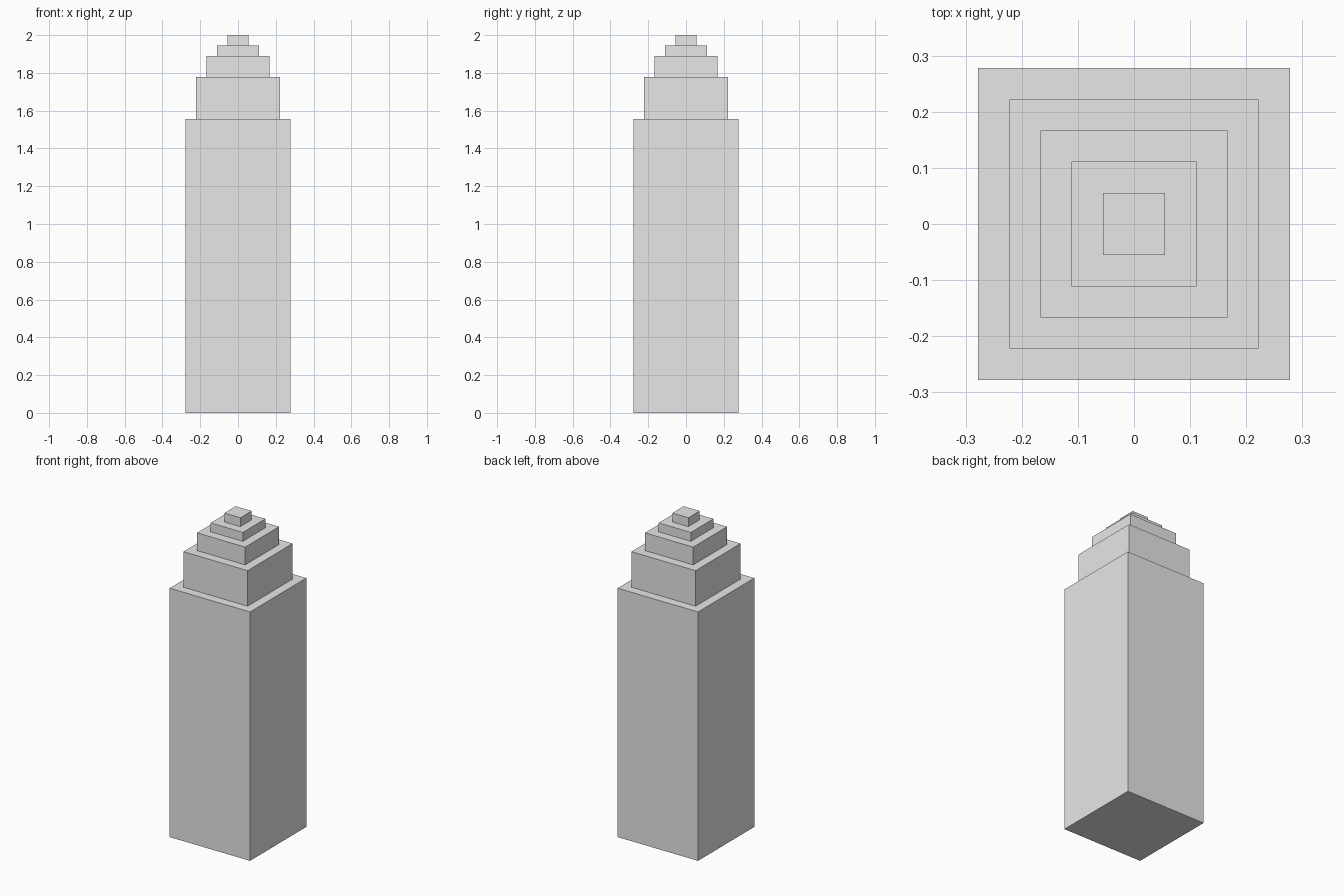
import bpy

# Remove the default cube
cube = bpy.data.objects.get("Cube")
if cube:
    bpy.data.objects.remove(cube, do_unlink=True)

GREY = (0.8, 0.8, 0.8, 1.0)
UNIT = 1 / 18  # step between tiers

# Single stone colour
stone = bpy.data.materials.new("light_grey")
stone.use_nodes = True
stone.diffuse_color = GREY
stone.node_tree.nodes["Principled BSDF"].inputs["Base Color"].default_value = GREY


def add_block(name, half_width, bottom, top):
    """Square block, with sizes given in tier units."""
    bpy.ops.mesh.primitive_cube_add(size=1, location=(0, 0, (bottom + top) / 2 * UNIT))
    block = bpy.context.object
    block.name = block.data.name = name
    block.scale = (2 * half_width * UNIT, 2 * half_width * UNIT, (top - bottom) * UNIT)
    bpy.ops.object.transform_apply(location=False, rotation=False, scale=True)
    block.data.materials.append(stone)


# Tower shaft and the stepped crown, each tier one unit narrower per side
tiers = [
    ("tower_shaft", 28),
    ("lower_tier", 4),
    ("middle_tier", 2),
    ("upper_tier", 1),
    ("top_cap", 1),
]
base = 0
for step, (name, height) in enumerate(tiers):
    add_block(name, len(tiers) - step, base, base + height)
    base += height
